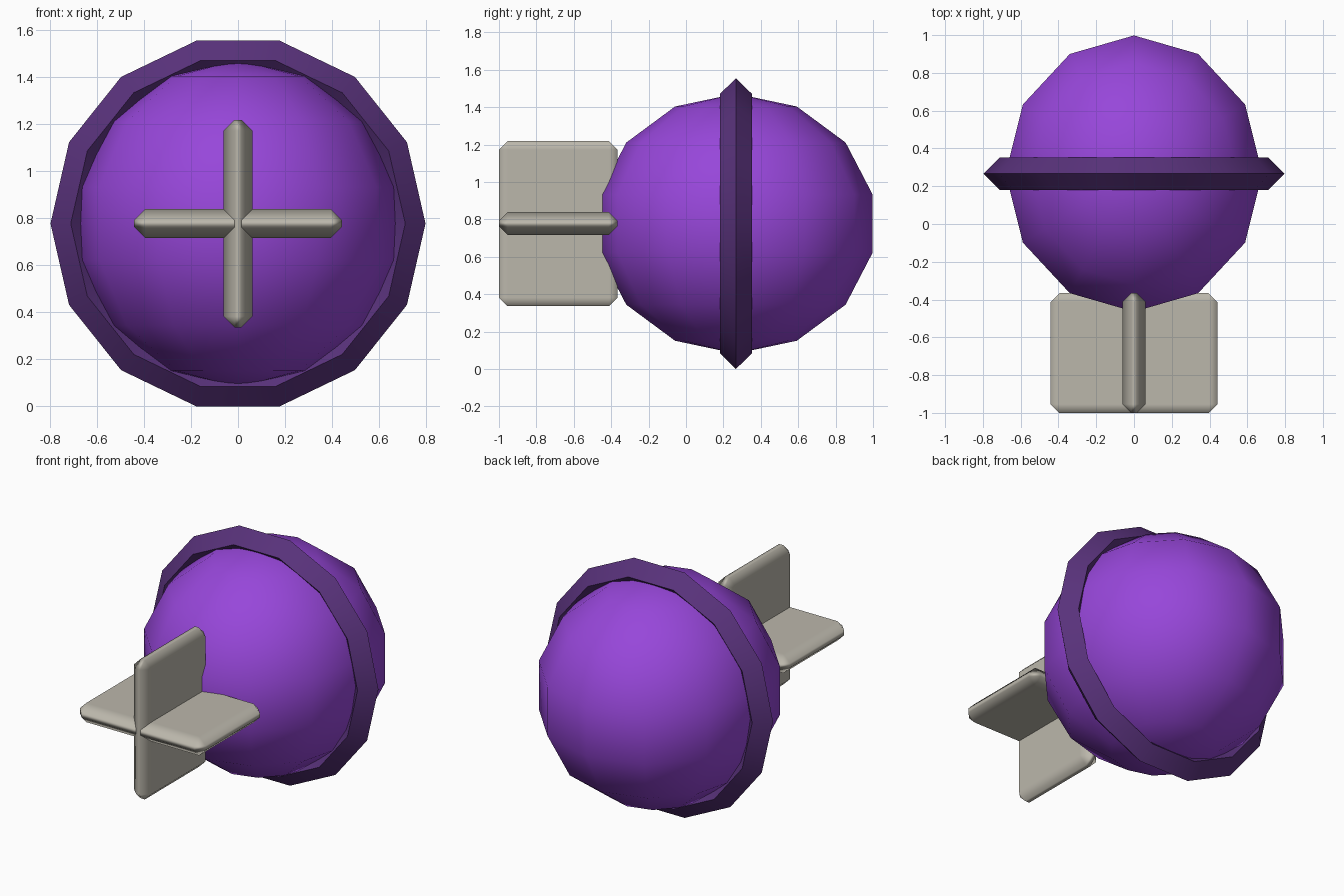
import bpy
import math

if "Cube" in bpy.data.objects:
    bpy.data.objects.remove(bpy.data.objects["Cube"])

CY, CZ = 0.267, 0.777   # centre of the ball and its ring


def material(name, rgb):
    m = bpy.data.materials.new(name)
    m.diffuse_color = (*rgb, 1.0)
    m.use_nodes = True
    m.node_tree.nodes["Principled BSDF"].inputs["Base Color"].default_value = m.diffuse_color
    return m


purple = material("bright purple", (0.31, 0.062, 0.70))
dark_purple = material("dark purple", (0.10, 0.032, 0.20))
grey = material("warm grey", (0.50, 0.475, 0.41))


def finish(name, mat):
    ob = bpy.context.object
    ob.name = name
    ob.data.materials.append(mat)
    return ob


# Ball: slightly elongated front to back, low side count, smooth shading
bpy.ops.mesh.primitive_uv_sphere_add(segments=12, ring_count=7, radius=1,
                                     location=(0, CY, CZ))
ball = finish("ball_body", purple)
ball.scale = (0.697, 0.75, 0.695)
bpy.ops.object.transform_apply(location=False, rotation=False, scale=True)
bpy.ops.object.shade_smooth()

# Ring: diamond cross-section around the ball's middle
bpy.ops.mesh.primitive_torus_add(major_segments=14, minor_segments=4,
                                 major_radius=0.711, minor_radius=0.086,
                                 location=(0, CY, CZ),
                                 rotation=(math.pi / 2, 0, 0))
finish("middle_ring", dark_purple)
bpy.ops.object.shade_smooth_by_angle(angle=math.radians(30))


# Tail fins: two crossing chamfered plates
def fin(name, width, height):
    bpy.ops.mesh.primitive_cube_add(size=1, location=(0, -0.683, CZ))
    ob = finish(name, grey)
    ob.scale = (width, 0.634, height)
    bpy.ops.object.transform_apply(location=False, rotation=False, scale=True)
    bpy.ops.object.shade_smooth()
    bevel = ob.modifiers.new("chamfer", 'BEVEL')
    bevel.width = 0.046
    bevel.segments = 1
    weighted = ob.modifiers.new("flat_sides", 'WEIGHTED_NORMAL')
    weighted.weight = 100


fin("upright_fin", 0.122, 0.882)
fin("level_fin", 0.882, 0.122)
